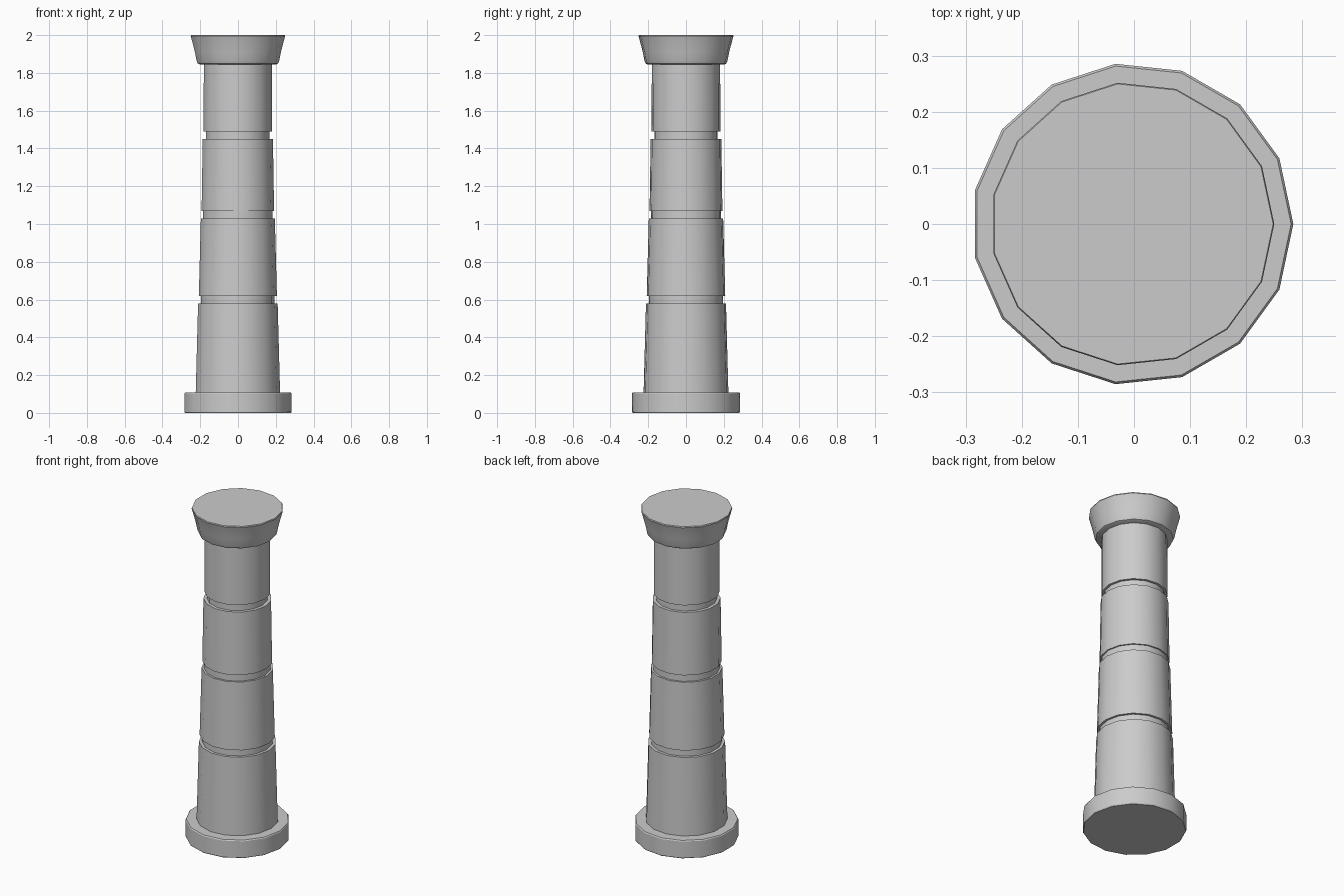
import bpy, bmesh, math

if "Cube" in bpy.data.objects:
    bpy.data.objects.remove(bpy.data.objects["Cube"])

SIDES = 15
SHIFT = -0.003  # an odd-sided ring is off centre, so re-centre its bounds


def lathe(name, profile, cap_bottom=True, cap_top=True):
    """Revolve (radius, z) points into a 15-sided solid."""
    bm = bmesh.new()
    rings = []
    for r, z in profile:
        rings.append([bm.verts.new((r * math.cos(2 * math.pi * i / SIDES) + SHIFT,
                                    r * math.sin(2 * math.pi * i / SIDES), z))
                      for i in range(SIDES)])
    for a, b in zip(rings, rings[1:]):
        for i in range(SIDES):
            j = (i + 1) % SIDES
            bm.faces.new((a[i], a[j], b[j], b[i]))
    if cap_bottom:
        bm.faces.new(rings[0][::-1])
    if cap_top:
        bm.faces.new(rings[-1])
    mesh = bpy.data.meshes.new(name)
    bm.to_mesh(mesh)
    bm.free()
    ob = bpy.data.objects.new(name, mesh)
    bpy.context.collection.objects.link(ob)
    bpy.ops.object.select_all(action='DESELECT')
    ob.select_set(True)
    bpy.context.view_layer.objects.active = ob
    bpy.ops.object.shade_smooth_by_angle(angle=math.radians(30))
    return ob


# Round plinth with softened edges
lathe("base", [(0.283, 0), (0.287, 0.006), (0.287, 0.103), (0.283, 0.109)])

# Tapering drums: bottom radius, top radius, bottom z, top z, groove radius above
drums = [(0.226, 0.213, 0.10, 0.58, 0.196),
         (0.209, 0.198, 0.62, 1.03, 0.186),
         (0.194, 0.188, 1.07, 1.45, 0.169),
         (0.183, 0.182, 1.49, 1.86, None)]
shaft = []
for r0, r1, z0, z1, groove in drums:
    shaft += [(r0, z0), (r1, z1)]
    if groove:
        shaft += [(groove, z1), (groove, z1 + 0.04)]
lathe("shaft", shaft, cap_bottom=False, cap_top=False)

# Flared capital
lathe("capital", [(0.205, 1.845), (0.215, 1.850), (0.221, 1.864), (0.230, 1.91),
                  (0.249, 1.982), (0.253, 1.994), (0.251, 2.0)])
